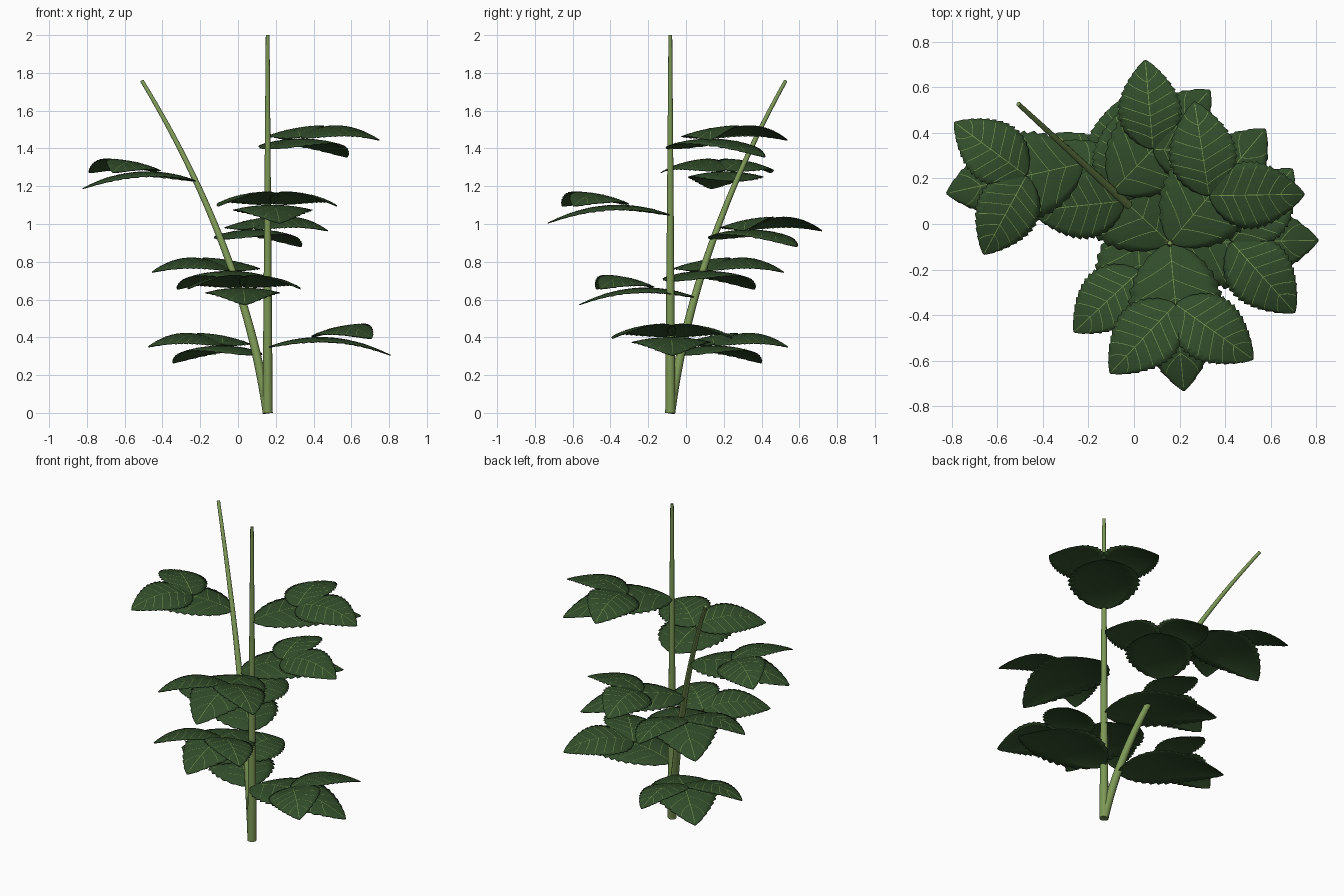
import bpy, math
from mathutils import Vector

if "Cube" in bpy.data.objects:
    bpy.data.objects.remove(bpy.data.objects["Cube"])


def material(name, rgb):
    m = bpy.data.materials.new(name)
    m.diffuse_color = (*rgb, 1)
    m.use_nodes = True
    m.node_tree.nodes["Principled BSDF"].inputs["Base Color"].default_value = m.diffuse_color
    return m


LEAF = material("leaf dark green", (0.032, 0.075, 0.024))
VEIN = material("vein pale green", (0.17, 0.29, 0.075))
STEM = material("stem green", (0.20, 0.31, 0.09))

BASE = Vector((0.157, -0.083, 0))


def straight_path(s):
    return BASE + Vector((0, 0, 2.0 * s))


def leaning_path(s):
    f = 0.4 * s + 0.6 * s * s
    return BASE + Vector((-0.665 * f, 0.61 * f, 1.757 * s))


def make_object(name, verts, faces, mat, smooth=True):
    me = bpy.data.meshes.new(name)
    me.from_pydata(verts, [], faces)
    me.materials.append(mat)
    me.polygons.foreach_set("use_smooth", [smooth] * len(me.polygons))
    ob = bpy.data.objects.new(name, me)
    bpy.context.collection.objects.link(ob)
    return ob


# Tapered stems: rings of points swept along a path
def stem(name, path, r0, r1, rings=24, sides=12):
    verts, faces = [], []
    for i in range(rings + 1):
        s = i / rings
        t = (path(s + 0.01) - path(s - 0.01)).normalized()
        side = t.cross(Vector((0, 1, 0))).normalized()
        up = side.cross(t)
        r = r0 + (r1 - r0) * s
        for k in range(sides):
            a = 2 * math.pi * k / sides
            verts.append(path(s) + r * (side * math.cos(a) + up * math.sin(a)))
    for i in range(rings):
        for k in range(sides):
            a, b = i * sides + k, i * sides + (k + 1) % sides
            faces.append((a, a + sides, b + sides, b))
    faces.append(tuple(range(sides)))
    faces.append(tuple(reversed(range(rings * sides, (rings + 1) * sides))))
    ob = make_object(name, verts, faces, STEM)
    for p in ob.data.polygons[-2:]:
        p.use_smooth = False


# Arched leaflet surface: u runs base to tip, v runs edge to edge
def leaflet(origin, angle, length, half_width, climb, fall, droop, roll):
    d = Vector((math.cos(angle), math.sin(angle), 0))
    n = Vector((-d.y, d.x, 0))

    def point(u, v, lift=0.0):
        w = max(0.0, math.sin(math.pi * min(u, 1) ** 0.8)) ** 0.8
        z = climb * u - fall * u * u - droop * w * v * v + roll * w * v
        return origin + d * (length * u) + n * (half_width * w * v) + Vector((0, 0, z + lift))
    return point


NU, NV = 56, 8


def add_blade(point, verts, faces):
    start = len(verts)
    for i in range(NU + 1):
        u = 0.003 + 0.994 * i / NU
        tooth = 1.03 - 0.075 * (i % 4) / 3      # serrated margin
        for j in range(NV + 1):
            v = 2 * j / NV - 1
            verts.append(point(u, v * tooth if abs(v) == 1 else v))
    for i in range(NU):
        for j in range(NV):
            a = start + i * (NV + 1) + j
            faces.append((a, a + NV + 1, a + NV + 2, a + 1))


def add_vein(point, uv, width, verts, faces):
    start = len(verts)
    pts = [point(u, v, 0.0015) for u, v in uv]
    for i, p in enumerate(pts):
        t = pts[min(i + 1, len(pts) - 1)] - pts[max(i - 1, 0)]
        s = Vector((-t.y, t.x, 0)).normalized() * width
        verts += [p - s, p + s]
    for i in range(len(pts) - 1):
        a = start + 2 * i
        faces.append((a, a + 2, a + 3, a + 1))


# Compound leaf: a large centre leaflet with two smaller ones on top
def compound_leaf(name, origin, degrees, size):
    a = math.radians(degrees)
    d = Vector((math.cos(a), math.sin(a), 0))
    points = [leaflet(origin, a, 0.655 * size, 0.205 * size,
                      0.245 * size, 0.29 * size, 0.025, 0)]
    joint = origin + d * (0.27 * size) + Vector((0, 0, 0.06 * size))
    for side in (-1, 1):
        points.append(leaflet(joint, a + side * math.radians(49), 0.42 * size, 0.148 * size,
                              0.20 * size, 0.215 * size, 0.012, -side * 0.028))
    bv, bf, vv, vf = [], [], [], []
    for p in points:
        add_blade(p, bv, bf)
        add_vein(p, [(0.02 + 0.95 * k / 20, 0) for k in range(21)], 0.0017, vv, vf)
        for k in range(6):
            u0 = 0.12 + 0.125 * k
            for side in (-1, 1):
                add_vein(p, [(u0 + 0.13 * t / 8, side * 0.88 * t / 8) for t in range(9)],
                         0.0013, vv, vf)
    blade = make_object(name, bv, bf, LEAF)
    thick = blade.modifiers.new("thickness", 'SOLIDIFY')
    thick.thickness = 0.004
    thick.offset = -1
    make_object(name + "_veins", vv, vf, VEIN)


stem("straight_stem", straight_path, 0.027, 0.010)
stem("leaning_stem", leaning_path, 0.026, 0.010)

# Leaves spiral up each stem at even heights
for label, path, size, angles in (
        ("straight_stem_leaf", straight_path, 1.0, (1, 137, 275.5, 50)),
        ("leaning_stem_leaf", leaning_path, 0.94, (136, 272, 46, 192.5))):
    for i, deg in enumerate(angles):
        compound_leaf(f"{label}_{i + 1}", path(0.175 * (i + 1)), deg, size)
